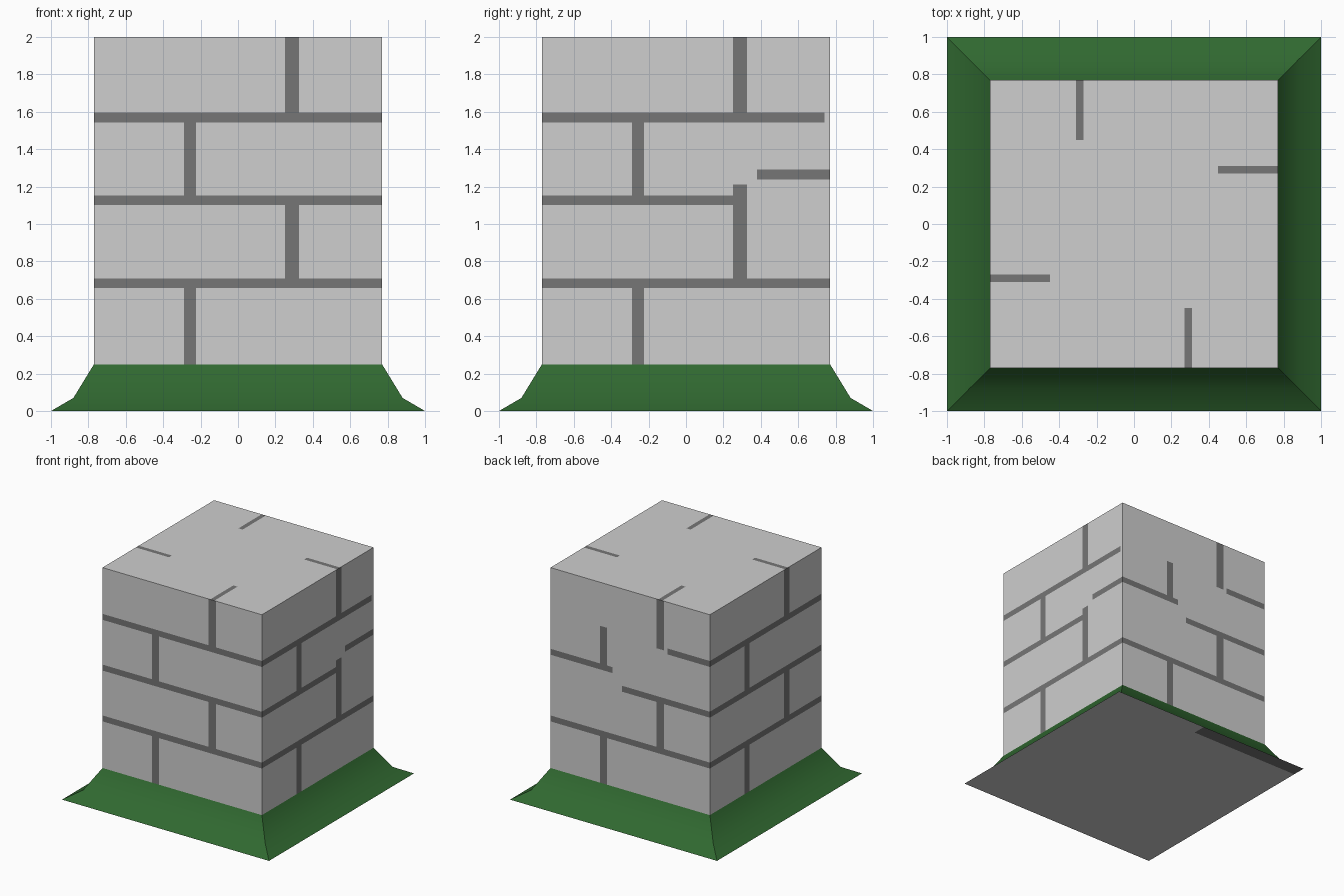
import bpy, bmesh, math

if "Cube" in bpy.data.objects:
    bpy.data.objects.remove(bpy.data.objects["Cube"])

R, Z0, Z1 = 0.77, 0.25, 2.0


def material(name, rgb):
    m = bpy.data.materials.new(name)
    m.diffuse_color = (*rgb, 1)
    m.use_nodes = True
    m.node_tree.nodes["Principled BSDF"].inputs["Base Color"].default_value = m.diffuse_color
    return m


stone = material("light stone", (0.62, 0.62, 0.62))
mortar = material("dark mortar", (0.18, 0.18, 0.18))
green = material("grass green", (0.03, 0.14, 0.03))


def make_object(name, bm, mats):
    bmesh.ops.remove_doubles(bm, verts=bm.verts, dist=1e-4)
    bmesh.ops.recalc_face_normals(bm, faces=bm.faces)
    me = bpy.data.meshes.new(name)
    bm.to_mesh(me)
    bm.free()
    for m in mats:
        me.materials.append(m)
    ob = bpy.data.objects.new(name, me)
    bpy.context.collection.objects.link(ob)
    return ob


def spin(x, y, k):
    for _ in range(k):
        x, y = -y, x
    return x, y


def grid(bm, us, vs, rects, place):
    """Grid of quads; cells inside any rectangle become mortar."""
    for a, b in zip(us, us[1:]):
        for c, d in zip(vs, vs[1:]):
            f = bm.faces.new([bm.verts.new(place(u, v))
                              for u, v in ((a, c), (b, c), (b, d), (a, d))])
            mu, mv = (a + b) / 2, (c + d) / 2
            f.material_index = int(any(r[0] < mu < r[1] and r[2] < mv < r[3] for r in rects))


# Mortar joints per wall: (u0, u1, z0, z1), u runs left to right seen from outside
def course(z, a=-R, b=R):
    return (a, b, z - 0.026, z + 0.026)


def joint(side, z0, z1):
    return (0.252, 0.325, z0, z1) if side > 0 else (-0.29, -0.225, z0, z1)


regular = [course(0.683), course(1.127), course(1.57),
           joint(1, 1.57, Z1), joint(-1, 1.127, 1.57),
           joint(1, 0.683, 1.127), joint(-1, Z0, 0.683)]
right = [course(0.683), course(1.127, -R, 0.325), course(1.265, 0.38, R),
         course(1.57, -R, 0.74), joint(1, 1.57, Z1), joint(-1, 1.127, 1.57),
         joint(1, 0.683, 1.21), joint(-1, Z0, 0.683)]
back = [course(0.683), course(1.127, -0.08, R), course(1.265, -R, -0.17),
        course(1.57, 0.36, R), joint(1, 1.57, Z1), joint(-1, 1.265, 1.62),
        joint(1, 0.683, 1.127), joint(-1, Z0, 0.683)]
walls = [regular, right, back, regular]

# Short joints running onto the top
top = []
for k in range(4):
    (xa, ya), (xb, yb) = spin(0.27, -R, k), spin(0.31, -0.45, k)
    top.append((min(xa, xb), max(xa, xb), min(ya, yb), max(ya, yb)))

# Shared cut lines keep all sides of the block welded
us = {-R, R}
zs = {Z0, Z1}
for r in sum(walls, []):
    us |= {s * round(u, 4) for u in r[:2] for s in (1, -1)}
    zs |= {round(z, 4) for z in r[2:]}
for r in top:
    us |= {round(v, 4) for v in r}
us, zs = sorted(us), sorted(zs)

# Stone block
bm = bmesh.new()
for k, rects in enumerate(walls):
    grid(bm, us, zs, rects, lambda u, z, k=k: (*spin(u, -R, k), z))
grid(bm, us, us, top, lambda x, y: (x, y, Z1))
make_object("stone_block", bm, [stone, mortar])

# Grass skirt: flared profile around the foot
bm = bmesh.new()
profile = [(1.0, 0.0), (0.88, 0.07), (R, Z0)]
for k in range(4):
    for (r0, h0), (r1, h1) in zip(profile, profile[1:]):
        bm.faces.new([bm.verts.new((*spin(u, -r, k), h))
                      for u, r, h in ((-r0, r0, h0), (r0, r0, h0), (r1, r1, h1), (-r1, r1, h1))])
skirt = make_object("grass_skirt", bm, [green])
bpy.context.view_layer.objects.active = skirt
skirt.select_set(True)
bpy.ops.object.shade_smooth_by_angle(angle=math.radians(35))

# Underside with a mortar strip along the back edge
bm = bmesh.new()
grid(bm, [-1, 0.08, 1], [-1, 0.88, 1], [(-1, 0.08, 0.88, 1)], lambda x, y: (x, y, 0))
for f in bm.faces:
    f.normal_update()
base = make_object("underside", bm, [stone, mortar])
if base.data.polygons[0].normal.z > 0:
    base.data.flip_normals()
